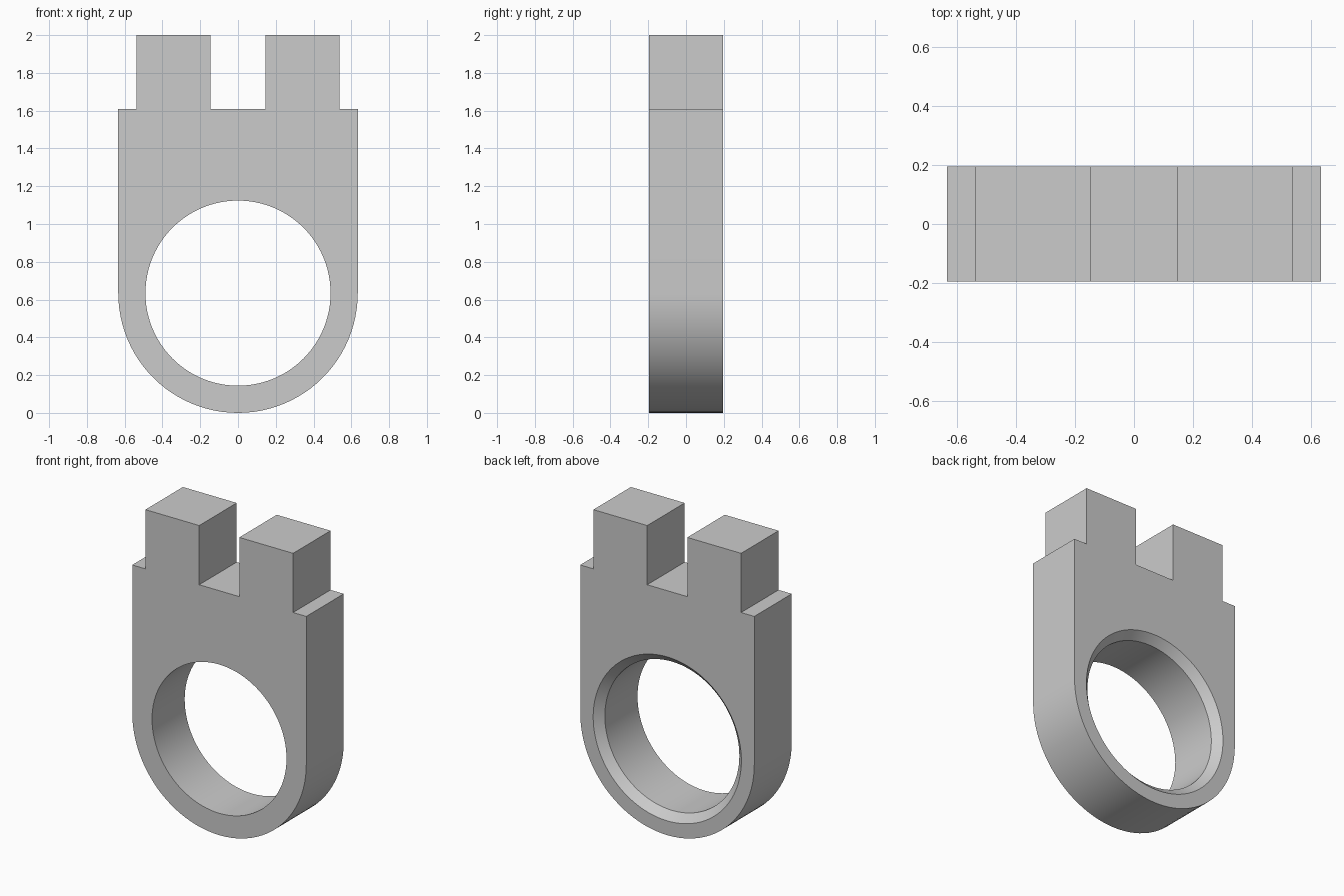
import bpy, bmesh, math

cube = bpy.data.objects.get("Cube")
if cube:
    bpy.data.objects.remove(cube, do_unlink=True)

RADIUS, HOLE, CHAMFER = 0.634, 0.49, 0.05
HALF_DEPTH, SHOULDER, TOP = 0.195, 1.61, 2.0
PRONG_IN, PRONG_OUT = 0.146, 0.538
SEGMENTS = 96

# Material
grey = bpy.data.materials.new("plain grey")
grey.use_nodes = True
colour = (0.6, 0.6, 0.6, 1)
grey.diffuse_color = colour
grey.node_tree.nodes["Principled BSDF"].inputs["Base Color"].default_value = colour


def arc(radius, start, sweep, steps):
    """Points on a circle around the hole centre."""
    angles = [start + sweep * i / steps for i in range(steps)]
    return [(radius * math.cos(a), RADIUS + radius * math.sin(a)) for a in angles]


def add_loop(bm, points, y):
    """Closed loop of vertices and edges at one depth."""
    verts = [bm.verts.new((x, y, z)) for x, z in points]
    edges = [bm.edges.new((a, b)) for a, b in zip(verts, verts[1:] + verts[:1])]
    return verts, edges


def join_loops(bm, a, b):
    """Wall of quads between two matching loops."""
    for i in range(len(a)):
        j = (i + 1) % len(a)
        bm.faces.new((a[i], a[j], b[j], b[i]))


# Outline: round bottom, straight sides, shoulders and two square prongs
right_top = [(RADIUS, SHOULDER), (PRONG_OUT, SHOULDER), (PRONG_OUT, TOP),
             (PRONG_IN, TOP), (PRONG_IN, SHOULDER)]
left_top = [(-x, z) for x, z in reversed(right_top)]
outline = arc(RADIUS, math.pi, math.pi, SEGMENTS // 2) + [(RADIUS, RADIUS)] + right_top + left_top

bm = bmesh.new()
front, front_edges = add_loop(bm, outline, -HALF_DEPTH)
back, back_edges = add_loop(bm, outline, HALF_DEPTH)

# Bore: straight from the front, widening in a chamfer at the back
bore_front, bore_front_edges = add_loop(bm, arc(HOLE, 0, math.tau, SEGMENTS), -HALF_DEPTH)
bore_inner, _ = add_loop(bm, arc(HOLE, 0, math.tau, SEGMENTS), HALF_DEPTH - CHAMFER)
bore_back, bore_back_edges = add_loop(bm, arc(HOLE + CHAMFER, 0, math.tau, SEGMENTS), HALF_DEPTH)

# Flat front and back, then the walls
bmesh.ops.triangle_fill(bm, edges=front_edges + bore_front_edges, use_beauty=True)
bmesh.ops.triangle_fill(bm, edges=back_edges + bore_back_edges, use_beauty=True)
join_loops(bm, front, back)
join_loops(bm, bore_front, bore_inner)
join_loops(bm, bore_inner, bore_back)
bmesh.ops.recalc_face_normals(bm, faces=bm.faces[:])

mesh = bpy.data.meshes.new("ring_body")
bm.to_mesh(mesh)
bm.free()
mesh.materials.append(grey)
body = bpy.data.objects.new("ring_body", mesh)
bpy.context.collection.objects.link(body)

bpy.ops.object.select_all(action="DESELECT")
body.select_set(True)
bpy.context.view_layer.objects.active = body
bpy.ops.object.shade_smooth_by_angle(angle=math.radians(30))
